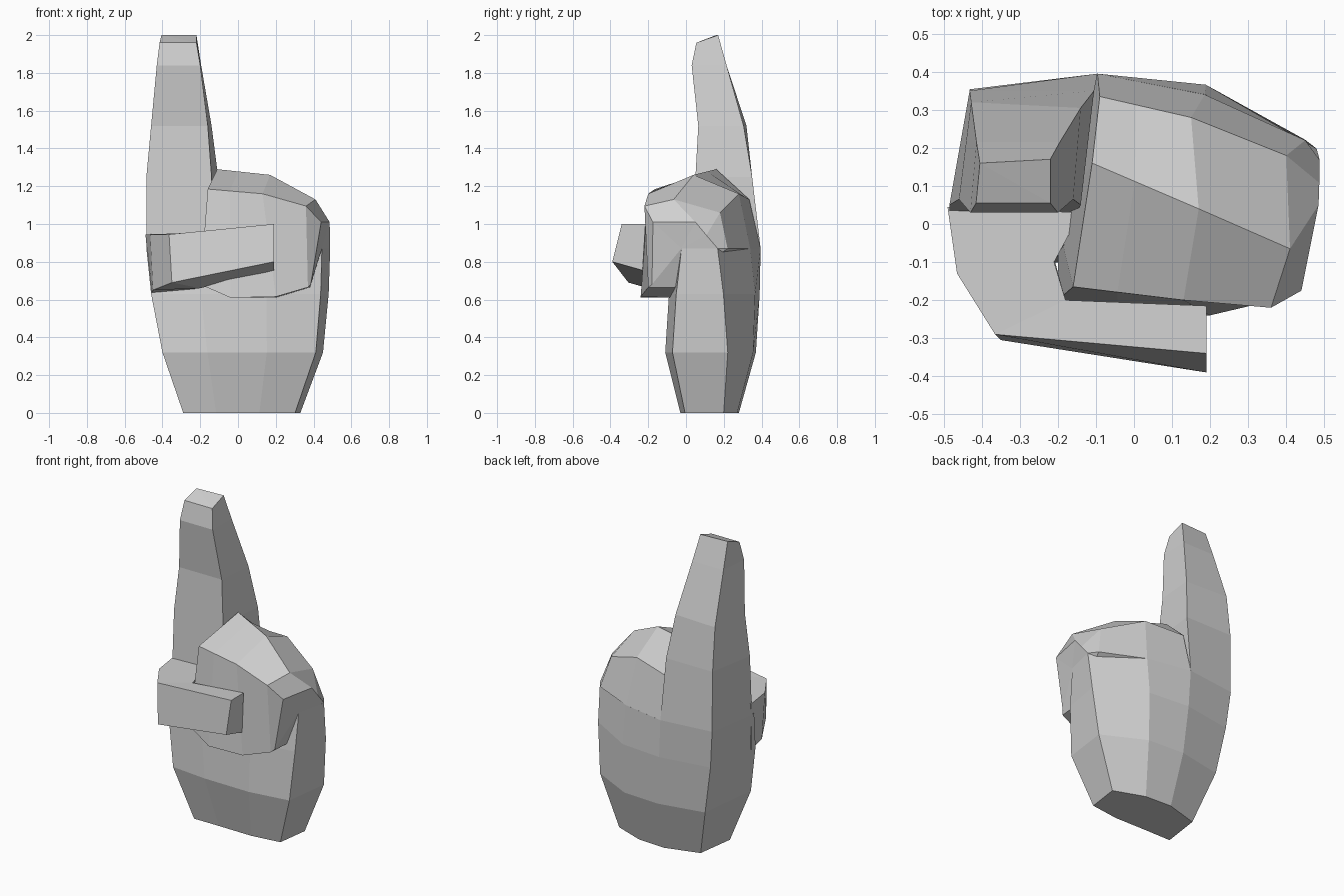
import bpy
import bmesh
from mathutils import Vector

default_cube = bpy.data.objects.get("Cube")
if default_cube:
    bpy.data.objects.remove(default_cube, do_unlink=True)

# One plain colour for the whole hand
grey = bpy.data.materials.new("light_grey")
grey.use_nodes = True
colour = (0.63, 0.63, 0.63, 1.0)
grey.diffuse_color = colour
for node in grey.node_tree.nodes:
    if node.type == "BSDF_PRINCIPLED":
        node.inputs["Base Color"].default_value = colour


def loft(name, rings):
    """Skin a list of equally sized point rings and fan-cap both ends."""
    bm = bmesh.new()
    loops = [[bm.verts.new(point) for point in ring] for ring in rings]
    count = len(loops[0])
    for lower, upper in zip(loops, loops[1:]):
        for i in range(count):
            j = (i + 1) % count
            bm.faces.new((lower[i], lower[j], upper[j], upper[i]))
    for cap in (loops[0], loops[-1]):
        for first, second in zip(cap[:-2], cap[1:-1]):
            bm.faces.new((cap[-1], first, second))
    bmesh.ops.recalc_face_normals(bm, faces=bm.faces[:])
    mesh = bpy.data.meshes.new(name)
    bm.to_mesh(mesh)
    bm.free()
    mesh.materials.append(grey)
    part = bpy.data.objects.new(name, mesh)
    bpy.context.scene.collection.objects.link(part)
    return part


def mix(start, end, factor):
    """Blend between two numbers."""
    return start + (end - start) * factor


# Palm: an eight-sided outline fitted to a box at each height;
# the last four values set how far back four of its corners lie
palm_levels = [  # height, left, right, front, back,
                 # front corner, side, rear, back corner
    (0, -.29, .33, -.03, .28, .01, .74, .97, .8),
    (.32, -.4, .45, -.11, .37, .06, .69, .97, .88),
    (.63, -.46, .48, -.09, .39, .1, .6, .95, .89),
    (.87, -.485, .488, -.06, .395, .15, .5, .88, .91),
]
palm_rings = []
for height, left, right, front, back, corner, side, rear, heel in palm_levels:
    outline = [(0, corner), (.28, .01), (.65, 0), (.955, .08),
               (1, side), (.69, rear), (.4, 1), (.055, heel)]
    palm_rings.append([(mix(left, right, u), mix(front, back, v), height)
                       for u, v in outline])
loft("palm", palm_rings)


# Raised index finger: tapering four-sided sections, sloped at the tip
finger_levels = [  # front height, back height, front left x,
                   # front right x, front y, back left x,
                   # back right x, back y, back twist
    (.87, .87, -.485, -.15, .03, -.431, -.096, .354, .041),
    (1.25, 1.25, -.485, -.14, .05, -.432, -.105, .35, 0),
    (1.52, 1.52, -.46, -.16, .065, -.428, -.14, .32, -.015),
    (1.84, 1.84, -.43, -.2, .03, -.414, -.195, .215, 0),
    (1.96, 2, -.415, -.22, .055, -.405, -.22, .16, .01),
]
finger_rings = []
for front_z, back_z, fl, fr, front, bl, br, back, twist in finger_levels:
    finger_rings.append([
        (fl, front, front_z),
        (fr, front, front_z),
        (br, back + twist, back_z),
        (bl, back, back_z),
    ])
loft("index_finger", finger_rings)


# Curled fingers: each strip runs from the back, over the knuckles,
# down the front and underneath to the palm
inner_strip = [(-.096, .395, .87), (-.09, .335, 1.13), (-.11, .16, 1.29),
               (-.16, -.165, 1.185), (-.2, -.2, .68), (-.2, 0, .68)]
middle_strip = [(.186, .34, .87), (.15, .28, 1.16), (.17, .04, 1.26),
                (.13, -.2, 1.16), (.2, -.24, .615), (.2, -.07, .61)]
outer_strip = [(.45, .22, .87), (.4, .18, 1.06), (.41, -.065, 1.13),
               (.36, -.22, 1.095), (.37, -.2, .665), (.38, -.06, .665)]
end_strip = [(.488, .168, .87), (.487, .108, .94), (.485, .05, 1.01),
             (.44, -.175, 1.01), (.385, -.18, .68), (.444, -.025, .87)]
# The strip between the first two bulges downward at the fingertips
between = [Vector(a).lerp(Vector(b), .4)
           for a, b in zip(inner_strip, middle_strip)]
for point in between[-2:]:
    point.z = .61
between[-2].y = -.24
loft("curled_fingers",
     [inner_strip, between, middle_strip, outer_strip, end_strip])


# Thumb: wraps from the palm's side across the front of the fist
# Section corners run outer top, outer bottom, inner bottom, inner top
thumb_root = [(-.49, .045, .945), (-.46, .0, .63),
              (-.17, .05, .65), (-.14, .03, .955)]
thumb_base = [(-.465, -.13, .945), (-.45, -.12, .65),
              (-.21, -.09, .66), (-.21, -.1, .955)]
thumb_bend = [(-.365, -.29, .945), (-.35, -.305, .69),
              (-.2, -.2, .66), (-.18, -.2, .96)]
thumb_tip = [(.19, -.34, 1), (.19, -.39, .8),
             (.19, -.23, .755), (.19, -.215, 1)]
loft("thumb", [thumb_root, thumb_base, thumb_bend, thumb_tip])
